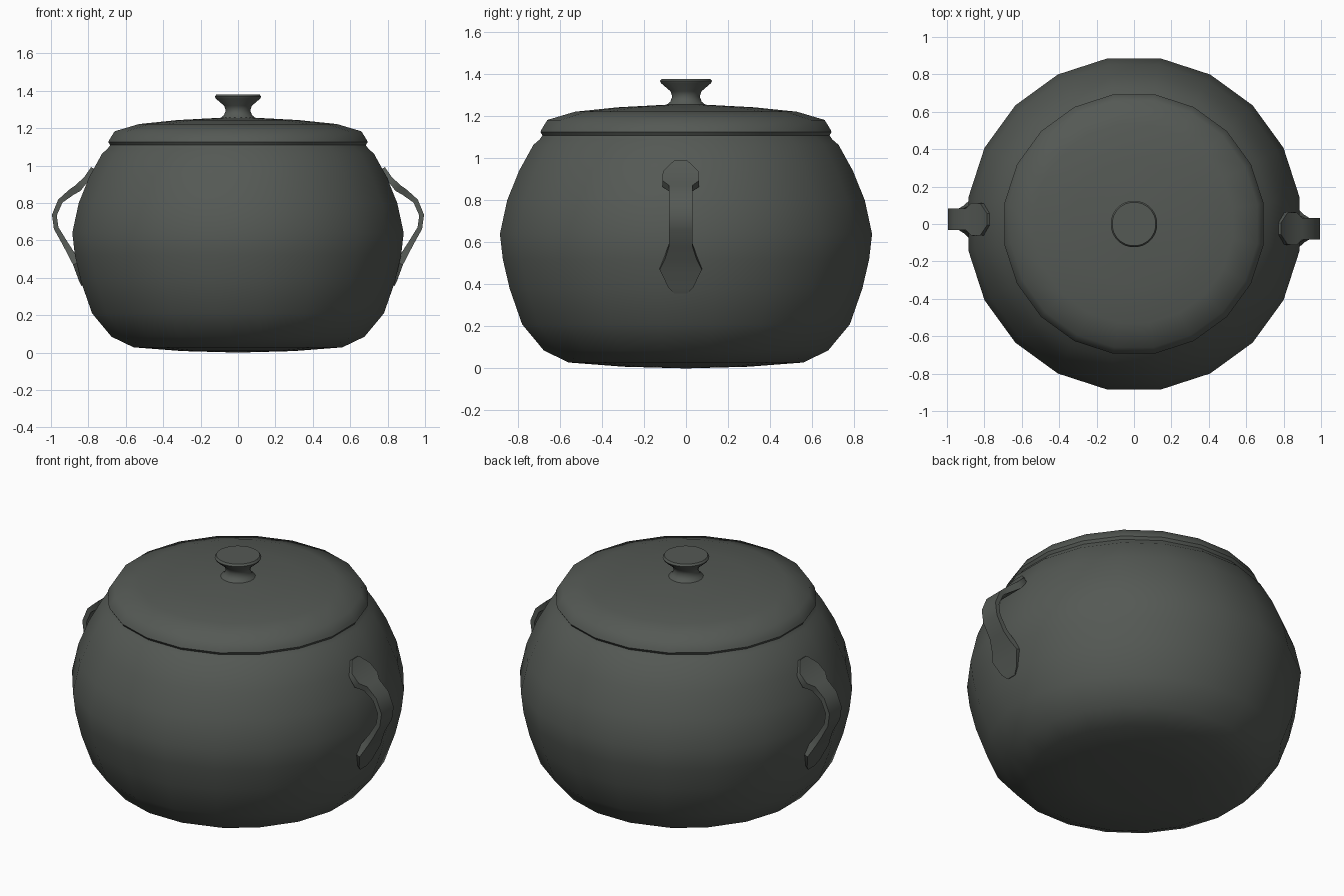
import bpy, bmesh, math
from mathutils import Vector

if "Cube" in bpy.data.objects:
    bpy.data.objects.remove(bpy.data.objects["Cube"])

iron = bpy.data.materials.new("dark grey green")
iron.diffuse_color = (0.09, 0.10, 0.09, 1)
iron.use_nodes = True
iron.node_tree.nodes["Principled BSDF"].inputs["Base Color"].default_value = iron.diffuse_color


def finish(bm, name, angle):
    bmesh.ops.recalc_face_normals(bm, faces=bm.faces)
    me = bpy.data.meshes.new(name)
    bm.to_mesh(me)
    bm.free()
    me.materials.append(iron)
    for p in me.polygons:
        p.use_smooth = True
    me.set_sharp_from_angle(angle=math.radians(angle))
    ob = bpy.data.objects.new(name, me)
    bpy.context.collection.objects.link(ob)
    return ob


def lathe(name, profile, sides, angle):
    """Spin (radius, height) points; radius 0 makes a pole."""
    bm = bmesh.new()
    rings = []
    for r, z in profile:
        if r == 0:
            rings.append([bm.verts.new((0, 0, z))] * sides)
            continue
        ring = []
        for i in range(sides):
            a = (i + 0.5) * math.tau / sides
            ring.append(bm.verts.new((r * math.cos(a), r * math.sin(a), z)))
        rings.append(ring)
    for lo, hi in zip(rings, rings[1:]):
        for i in range(sides):
            j = (i + 1) % sides
            quad = list(dict.fromkeys((lo[i], lo[j], hi[j], hi[i])))
            bm.faces.new(quad)
    return finish(bm, name, angle)


# Rounded pot body, closed under the lid
lathe("pot_body", [(0, 0), (0.30, 0.008), (0.565, 0.028), (0.685, 0.085),
                   (0.79, 0.21), (0.85, 0.38), (0.883, 0.52), (0.897, 0.64),
                   (0.862, 0.80), (0.805, 0.94), (0.735, 1.065),
                   (0.705, 1.09), (0.688, 1.115), (0, 1.12)], 20, 40)

# Shallow domed lid with a bevelled rim
lathe("lid", [(0, 1.10), (0.685, 1.10), (0.702, 1.125), (0.695, 1.14),
              (0.668, 1.183), (0.535, 1.222), (0.33, 1.243), (0.085, 1.256),
              (0, 1.258)], 20, 45)

# Flared knob
lathe("lid_knob", [(0, 1.24), (0.10, 1.25), (0.075, 1.27), (0.066, 1.295),
                   (0.075, 1.32), (0.12, 1.358), (0.125, 1.368),
                   (0.117, 1.379), (0, 1.379)], 24, 40)

# Strap handles: (x, z, half width, half thickness), flared onto the body
STRAP = [(0.775, 0.985, 0.03, 0.012), (0.81, 0.93, 0.085, 0.015),
         (0.855, 0.88, 0.088, 0.02), (0.89, 0.858, 0.057, 0.018),
         (0.95, 0.81, 0.057, 0.014), (0.982, 0.735, 0.057, 0.013),
         (0.972, 0.665, 0.057, 0.013), (0.925, 0.585, 0.057, 0.015),
         (0.893, 0.53, 0.075, 0.018), (0.868, 0.475, 0.10, 0.015),
         (0.84, 0.39, 0.06, 0.012), (0.828, 0.36, 0.03, 0.01)]


def handle(name, turn):
    bm = bmesh.new()
    rings = []
    for i, (x, z, w, t) in enumerate(STRAP):
        a, b = STRAP[max(i - 1, 0)], STRAP[min(i + 1, len(STRAP) - 1)]
        d = Vector((b[0] - a[0], 0, b[1] - a[1])).normalized()
        n = Vector((-d.z, 0, d.x))
        c = Vector((x, -0.025, z))
        rings.append([bm.verts.new(c + n * t * s + Vector((0, w * u, 0)))
                      for s, u in ((1, 1), (1, -1), (-1, -1), (-1, 1))])
    for p, q in zip(rings, rings[1:]):
        for k in range(4):
            m = (k + 1) % 4
            bm.faces.new((p[k], p[m], q[m], q[k]))
    bm.faces.new(rings[0])
    bm.faces.new(rings[-1])
    ob = finish(bm, name, 40)
    ob.rotation_euler.z = turn


handle("right_handle", 0)
handle("left_handle", math.pi)
